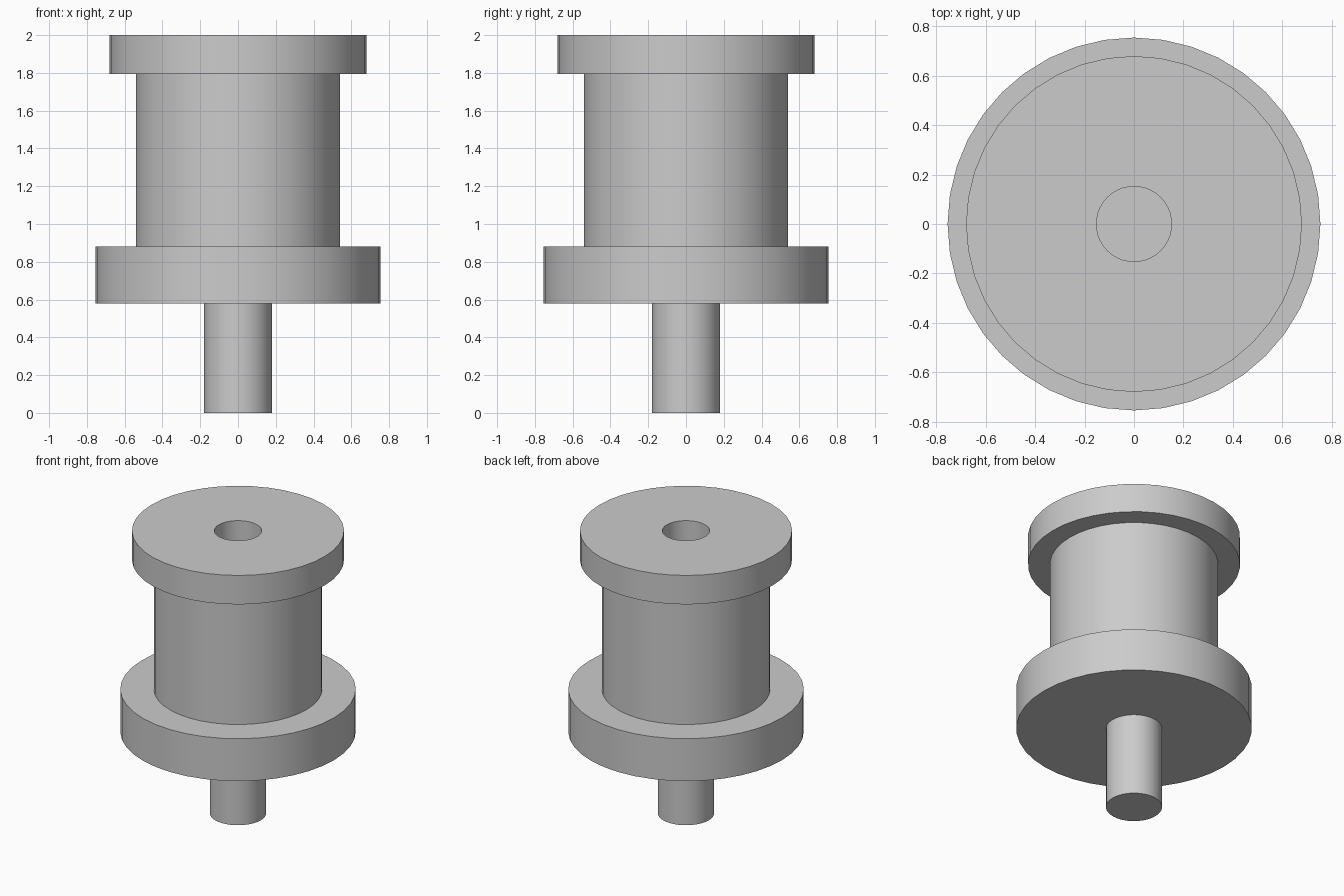
import bpy
import bmesh
import math

if "Cube" in bpy.data.objects:
    bpy.data.objects.remove(bpy.data.objects["Cube"], do_unlink=True)

SIDES = 40

grey = bpy.data.materials.new("plain_grey")
grey.use_nodes = True
colour = (0.6, 0.6, 0.6, 1)
grey.diffuse_color = colour
grey.node_tree.nodes["Principled BSDF"].inputs["Base Color"].default_value = colour


def lathe(name, profile):
    """Revolve (radius, height) points around z; the profile starts and ends on the axis."""
    bm = bmesh.new()
    verts = [bm.verts.new((r, 0, z)) for r, z in profile]
    edges = [bm.edges.new(pair) for pair in zip(verts, verts[1:])]
    bmesh.ops.spin(bm, geom=verts + edges, cent=(0, 0, 0), axis=(0, 0, 1),
                   angle=math.tau, steps=SIDES, use_merge=False)
    bmesh.ops.remove_doubles(bm, verts=bm.verts, dist=0.0001)
    bmesh.ops.recalc_face_normals(bm, faces=bm.faces)
    mesh = bpy.data.meshes.new(name)
    bm.to_mesh(mesh)
    bm.free()
    mesh.materials.append(grey)
    obj = bpy.data.objects.new(name, mesh)
    bpy.context.collection.objects.link(obj)
    bpy.ops.object.select_all(action="DESELECT")
    obj.select_set(True)
    bpy.context.view_layer.objects.active = obj
    bpy.ops.object.shade_smooth_by_angle(angle=math.radians(30))
    return obj


# One turned solid: peg, wide lower flange, drum, upper flange, blind socket
lathe("flanged_spool", [
    (0, 0), (0.18, 0),
    (0.18, 0.58), (0.755, 0.58),
    (0.755, 0.88), (0.54, 0.88),
    (0.54, 1.795), (0.68, 1.795),
    (0.68, 2), (0.152, 2),
    (0.152, 1.4), (0, 1.4),
])
